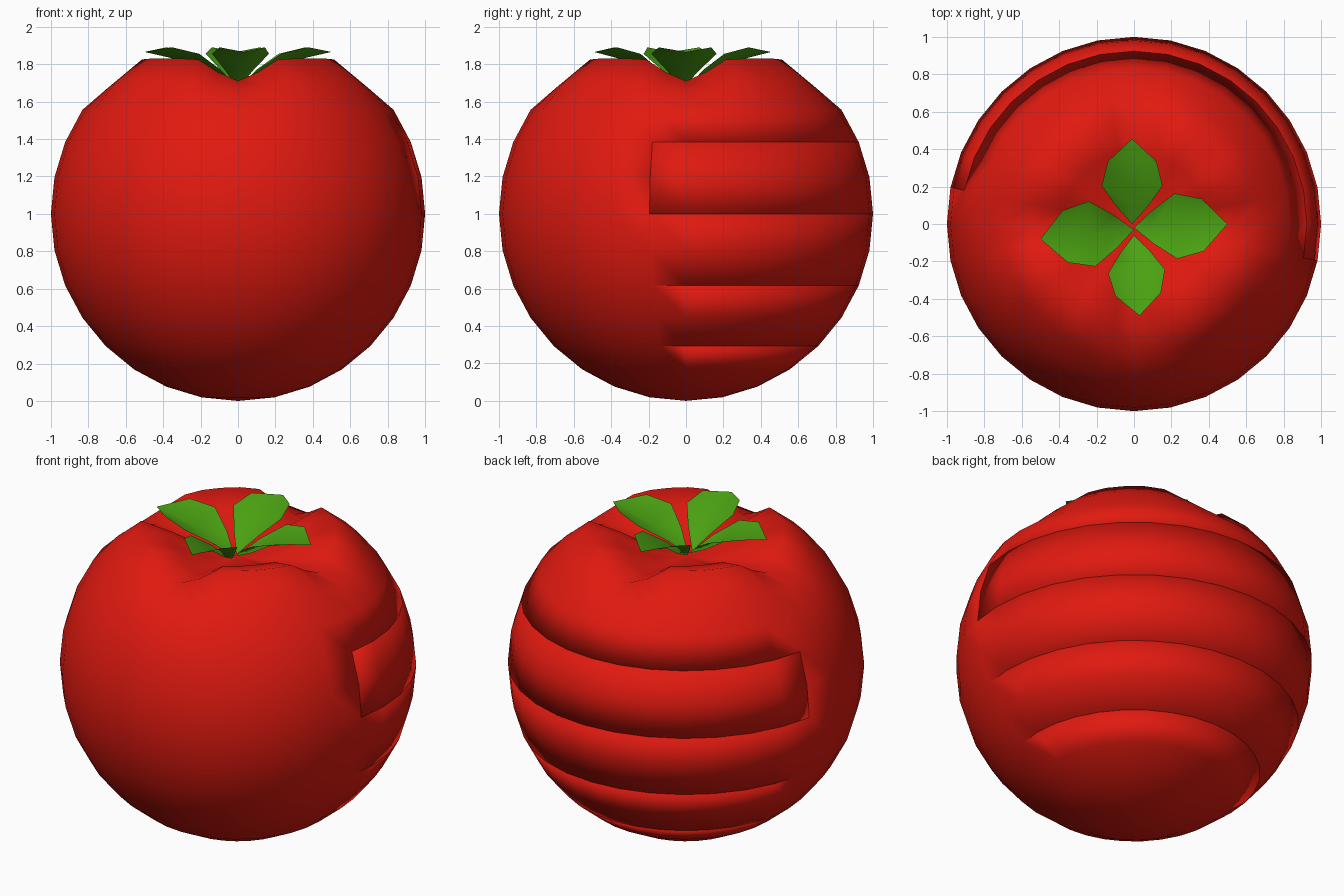
import bpy, bmesh, math
from mathutils import Matrix, Vector

if "Cube" in bpy.data.objects:
    bpy.data.objects.remove(bpy.data.objects["Cube"])


def material(name, rgb):
    m = bpy.data.materials.new(name)
    m.diffuse_color = (*rgb, 1)
    m.use_nodes = True
    m.node_tree.nodes["Principled BSDF"].inputs["Base Color"].default_value = m.diffuse_color
    return m


def add_object(name, bm, mat):
    for f in bm.faces:
        f.smooth = True
    me = bpy.data.meshes.new(name)
    bm.to_mesh(me)
    bm.free()
    me.materials.append(mat)
    ob = bpy.data.objects.new(name, me)
    bpy.context.collection.objects.link(ob)
    return ob


red = material("tomato_red", (0.75, 0.01, 0.005))
green = material("leaf_green", (0.07, 0.36, 0.006))

# Fruit: sphere with a sunken, four-lobed crown
bm = bmesh.new()
bmesh.ops.create_uvsphere(bm, u_segments=32, v_segments=16, radius=1,
                          matrix=Matrix.Translation((0, 0, 1)))
STEP = math.pi / 16
crown = {0: (1.66, 1.66), 1: (1.69, 1.67), 2: (1.78, 1.69),
         3: (1.83, 1.71), 4: (1.705, 1.655)}   # ring: (lobe z, valley z)


def ring(v):
    return round(math.acos(max(-1, min(1, v.co.z - 1))) / STEP)


rings = {v: ring(v) for v in bm.verts}
for v, i in rings.items():
    if i in crown:
        a = math.degrees(math.atan2(v.co.y, v.co.x)) % 90
        d = min(a, 90 - a)
        w = 0.5 + 0.5 * math.cos(math.pi * min(1, d / 26))
        lobe, valley = crown[i]
        v.co.z = lobe + (valley - lobe) * w

# Banding around the back half: split rings with small inward flanges
MID = math.radians(78.75)
cuts = []
for e in bm.edges:
    i, j = sorted(rings[v] for v in e.verts)
    offs = []
    for v in e.verts:
        off = math.atan2(v.co.y, v.co.x) - MID
        offs.append(abs(math.atan2(math.sin(off), math.cos(off))))
    half = math.pi / 2 + 0.01
    if i == j and i in (6, 8, 10, 12) and max(offs) < half:
        cuts.append(e)
    elif i != j and i in (6, 7) and j in (7, 8) and all(abs(o - math.pi / 2) < 0.01 for o in offs):
        cuts.append(e)
bmesh.ops.split_edges(bm, edges=cuts)
border = [e for e in bm.edges if e.is_boundary]
new = bmesh.ops.extrude_edge_only(bm, edges=border)["geom"]
for v in new:
    if isinstance(v, bmesh.types.BMVert):
        v.co.x *= 0.92
        v.co.y *= 0.92
add_object("tomato_body", bm, red)

# Leaves: folded pointed blades, (distance, half width, edge z, midrib z)
BLADE = [(0.10, 0.09, 1.77, 1.715), (0.22, 0.175, 1.855, 1.79), (0.36, 0.14, 1.89, 1.835)]


def leaf(name, base, tip, width):
    base, tip = Vector(base), Vector(tip)
    along = (tip - base).normalized()
    side = Vector((-along.y, along.x))
    k = (tip - base).length / 0.49
    b = bmesh.new()

    def vert(r, s, z):
        p = base + along * r * k + side * s * width
        return b.verts.new((p.x, p.y, z))

    root, end = vert(0, 0, 1.67), vert(0.49, 0, 1.865)
    rows = [(vert(r, -w, ze), vert(r, 0, zm), vert(r, w, ze)) for r, w, ze, zm in BLADE]
    for s in (0, 1):
        b.faces.new((root, rows[0][s], rows[0][s + 1]))
        for p, q in zip(rows, rows[1:]):
            b.faces.new((p[s], q[s], q[s + 1], p[s + 1]))
        b.faces.new((rows[-1][s], end, rows[-1][s + 1]))
    for f in b.faces:
        f.normal_update()
        if f.normal.z < 0:
            f.normal_flip()
    add_object(name, b, green)


leaf("leaf_right", (0, -0.02), (0.50, 0.00), 1.0)
leaf("leaf_back", (-0.01, 0.00), (-0.01, 0.455), 0.93)
leaf("leaf_left", (0, -0.03), (-0.50, -0.08), 1.0)
leaf("leaf_front", (0, -0.06), (0.03, -0.49), 0.87)
